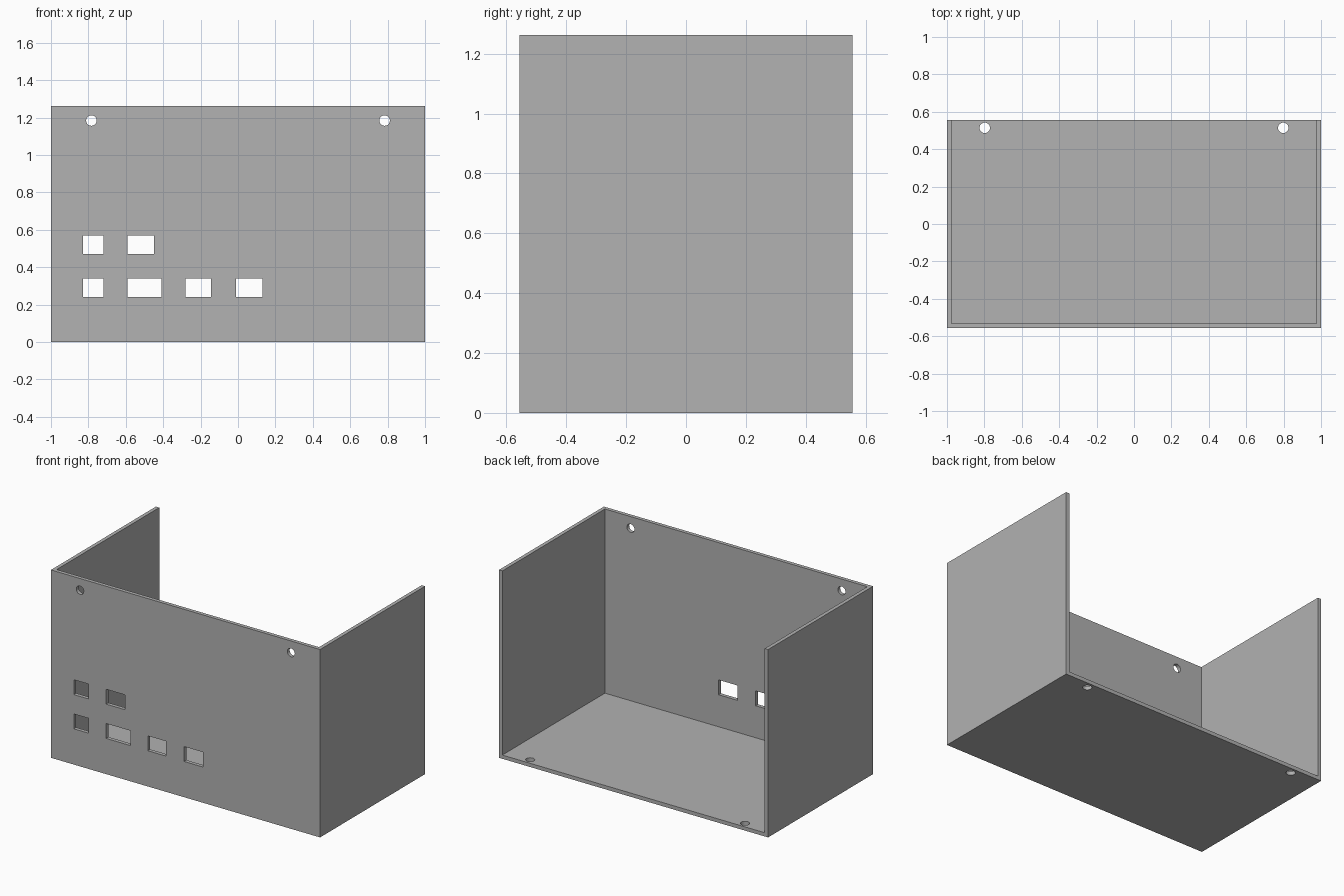
import bpy
import math

old = bpy.data.objects.get("Cube")
if old:
    bpy.data.objects.remove(old, do_unlink=True)

HALF_Y, HEIGHT, WALL = 0.557, 1.262, 0.025
FRONT = -HALF_Y + WALL / 2

grey = bpy.data.materials.new("plain grey")
grey.use_nodes = True
colour = (0.445, 0.445, 0.445, 1)
grey.diffuse_color = colour
grey.node_tree.nodes["Principled BSDF"].inputs["Base Color"].default_value = colour


def box(name, low, high):
    """Box spanning two opposite corners."""
    centre = [(a + b) / 2 for a, b in zip(low, high)]
    bpy.ops.mesh.primitive_cube_add(size=1, location=centre)
    ob = bpy.context.object
    ob.name = name
    ob.scale = [b - a for a, b in zip(low, high)]
    bpy.ops.object.transform_apply(location=True, rotation=False, scale=True)
    return ob


def drill(name, location, tilt=0):
    """Round cutter for a screw hole."""
    bpy.ops.mesh.primitive_cylinder_add(vertices=32, radius=0.028, depth=0.1,
                                        location=location, rotation=(tilt, 0, 0))
    ob = bpy.context.object
    ob.name = name
    return ob


def cut(target, cutter):
    """Subtract the cutter, then discard it."""
    cutter.hide_render = True
    mod = target.modifiers.new("cut", 'BOOLEAN')
    mod.operation = 'DIFFERENCE'
    mod.solver = 'EXACT'
    mod.object = cutter
    bpy.context.view_layer.objects.active = target
    bpy.ops.object.modifier_apply(modifier=mod.name)
    bpy.data.objects.remove(cutter, do_unlink=True)


# Case open at the top and back
case = box("open_case", (-1, -HALF_Y, 0), (1, HALF_Y, HEIGHT))
case.data.materials.append(grey)
cut(case, box("cavity_cutter", (-1 + WALL, -HALF_Y + WALL, WALL),
              (1 - WALL, HALF_Y + 1, HEIGHT + 1)))

# Connector windows in the front panel: left edge, right edge, bottom
windows = [(-0.83, -0.72, 0.47), (-0.59, -0.45, 0.47), (-0.83, -0.72, 0.24),
           (-0.59, -0.41, 0.24), (-0.28, -0.145, 0.24), (-0.01, 0.13, 0.24)]
for left, right, bottom in windows:
    cut(case, box("window_cutter", (left, FRONT - 0.05, bottom),
                  (right, FRONT + 0.05, bottom + 0.1)))

# Screw holes in the front panel and along the back of the floor
for side in (-1, 1):
    cut(case, drill("front_hole_cutter", (side * 0.784, FRONT, 1.184), math.pi / 2))
    cut(case, drill("floor_hole_cutter", (side * 0.798, 0.514, WALL / 2)))
